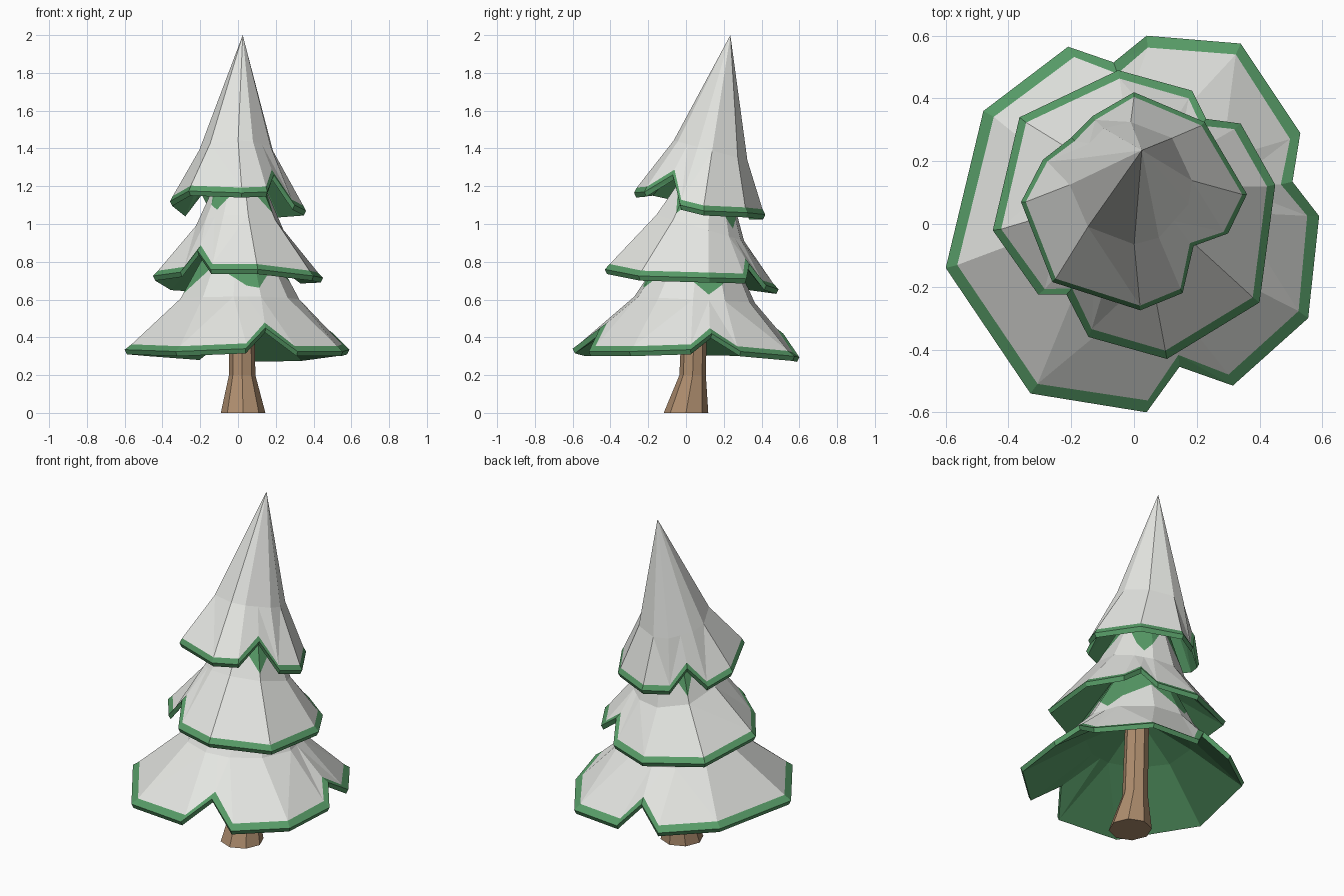
import bpy, bmesh, math

if "Cube" in bpy.data.objects:
    bpy.data.objects.remove(bpy.data.objects["Cube"])


def material(name, rgb):
    m = bpy.data.materials.new(name)
    m.diffuse_color = (*rgb, 1)
    m.use_nodes = True
    m.node_tree.nodes["Principled BSDF"].inputs["Base Color"].default_value = m.diffuse_color
    return m


SNOW = material("snow", (0.78, 0.79, 0.76))
GREEN = material("needle green", (0.095, 0.33, 0.135))
BARK = material("bark brown", (0.42, 0.265, 0.155))


def loft(name, rings, mats, band_mats):
    """Join equal-length rings of points into a closed flat-shaded solid."""
    bm = bmesh.new()
    loops = [[bm.verts.new(p) for p in r] for r in rings]
    n = len(rings[0])
    for k in range(len(loops) - 1):
        a, b = loops[k], loops[k + 1]
        for i in range(n):
            j = (i + 1) % n
            f = bm.faces.new((a[i], a[j], b[j], b[i]))
            f.material_index = band_mats[k]
    for ring, mi in ((loops[0], band_mats[0]), (loops[-1], band_mats[-1])):
        bm.faces.new(ring).material_index = mi
    bmesh.ops.remove_doubles(bm, verts=bm.verts, dist=0.0005)
    # split bent quads so every facet is flat
    bmesh.ops.connect_verts_nonplanar(bm, angle_limit=0.1, faces=bm.faces)
    bmesh.ops.recalc_face_normals(bm, faces=bm.faces)
    me = bpy.data.meshes.new(name)
    bm.to_mesh(me)
    bm.free()
    for m in mats:
        me.materials.append(m)
    ob = bpy.data.objects.new(name, me)
    bpy.context.collection.objects.link(ob)
    return ob


def tier(name, rim, mid, top, lip, dips=None):
    """rim: outer points; mid: (x, y, z, radius, slope); top: (x, y, z, radius);
    lip: width of the green edge; dips: (low, high, first angle) of the four
    gaps in the upper edge of the snow."""
    n = len(rim)
    cx = sum(p[0] for p in rim) / n
    cy = sum(p[1] for p in rim) / n
    angles = [math.atan2(p[1] - cy, p[0] - cx) for p in rim]

    def edge(inset, dz):
        return [(x - inset * math.cos(a), y - inset * math.sin(a), z + dz)
                for (x, y, z), a in zip(rim, angles)]

    def circle(x, y, z, r, slope=0.0):
        pts = [(x + r * math.cos(a), y + r * math.sin(a),
                z + slope * r * math.sin(a)) for a in angles]
        # keep the slope flat above each notch
        for i in range(n):
            h, j = i - 1, (i + 1) % n
            if rim[i][2] > max(rim[h][2], rim[j][2]) + 0.06:
                pts[i] = tuple((u + v) / 2 for u, v in zip(pts[h], pts[j]))
        return pts

    mx, my, mz, mr, slope = mid
    middle, crown = circle(*mid), circle(*top)
    rings = [circle(mx, my, mz + 0.06, 0.05),                 # hollow underside
             circle(mx, my, mz - 0.07, mr * 0.9, slope),
             edge(0.012, -0.025), edge(0, 0), edge(lip, 0.028),  # green lip
             middle]
    bands = [1, 1, 1, 1, 0]
    if dips:
        low, high, first = dips
        jag = []
        for a, p, q in zip(angles, middle, crown):
            off = (math.degrees(a) - first) % 90
            t = low + (high - low) * min(off, 90 - off) / 45
            jag.append(tuple(u + (v - u) * t for u, v in zip(p, q)))
        rings += [jag, crown]
        bands += [0, 1]
    else:
        rings.append(crown)
        bands.append(0)
    return loft(name, rings, (SNOW, GREEN), bands)


# Branch tiers, rim points clockwise from the back; raised points are notches
tier("lower_branches",
     [(.04, .60, .295), (.34, .575, .30), (.53, .29, .325), (.505, .135, .42),
      (.59, .025, .335), (.555, -.30, .325), (.315, -.515, .325), (.145, -.455, .45),
      (.04, -.60, .34), (-.33, -.54, .325), (-.60, -.14, .335), (-.48, .36, .325),
      (-.21, .565, .305), (-.065, .515, .42)],
     (.005, .045, .60, .32, -.05), (.01, .08, 1.0, .10), .038, (.06, .5, -75))

tier("middle_branches",
     [(-.05, .49, .655), (.185, .425, .675), (.23, .335, .79), (.34, .32, .71),
      (.45, .125, .715), (.40, -.25, .725), (.105, -.43, .76), (-.145, -.36, .76),
      (-.215, -.225, .86), (-.305, -.225, .745), (-.45, -.02, .725),
      (-.365, .34, .675)],
     (.01, .075, .98, .235, -.3), (.01, .12, 1.35, .07), .027, (.1, .6, -38))

tier("upper_branches",
     [(0, .42, 1.05), (.225, .325, 1.06), (.36, .095, 1.07), (.30, -.03, 1.10),
      (.19, -.07, 1.26), (.155, -.22, 1.17), (.02, -.275, 1.165),
      (-.26, -.185, 1.175), (-.36, .07, 1.12), (-.29, .205, 1.065),
      (-.20, .275, 1.18), (-.13, .345, 1.05)],
     (-.01, .13, 1.39, .195, -.27), (.025, .235, 2.0, .0), .015)

# Trunk, flared at the foot
trunk = []
for x, y, z, r in ((.027, 0, 0, .118), (.022, .035, .2, .07), (.02, .05, .66, .065)):
    trunk.append([(x + r * math.cos(math.tau * i / 8),
                   y + r * math.sin(math.tau * i / 8), z) for i in range(8)])
loft("trunk", trunk, (BARK,), (0, 0))
